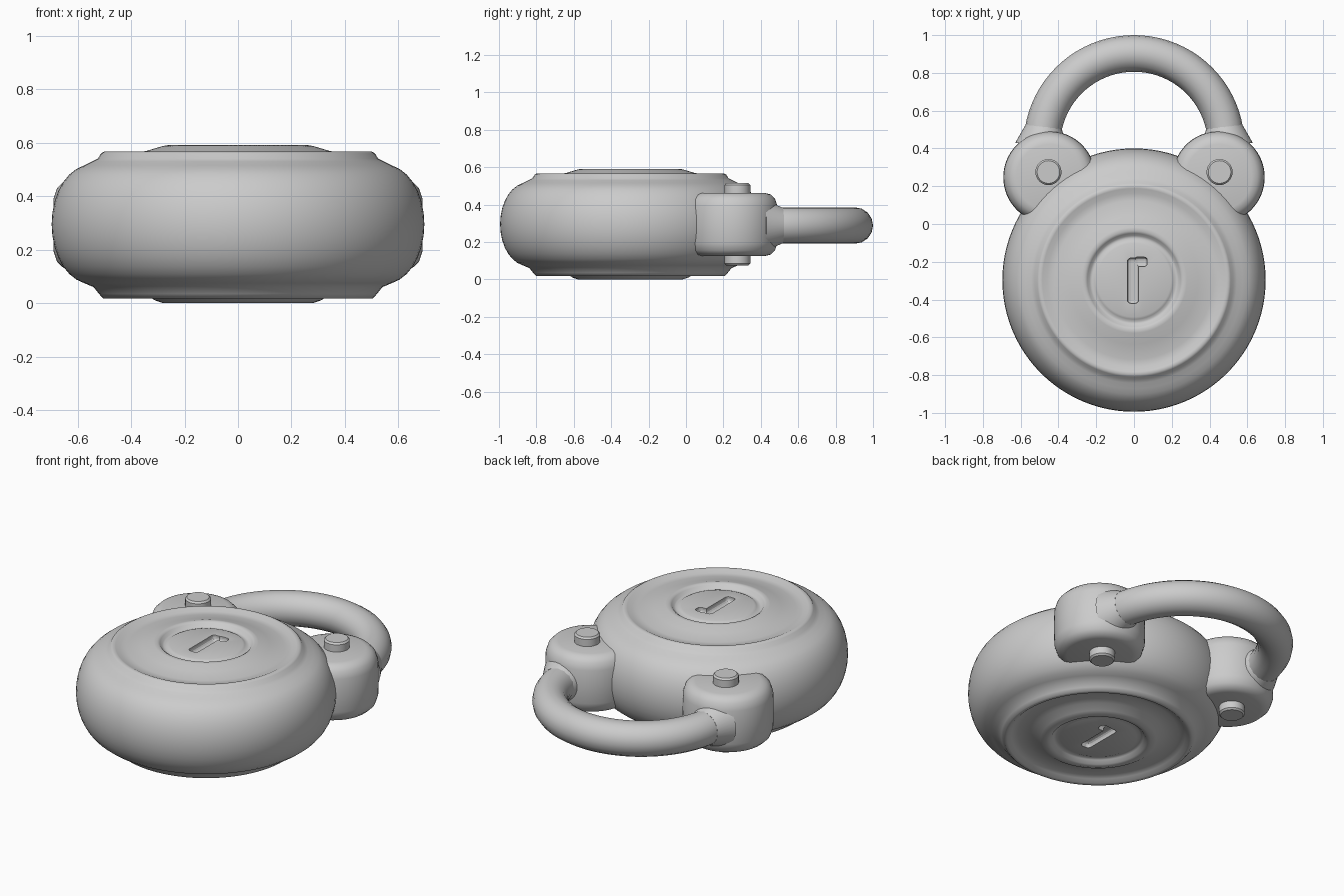
import bpy, bmesh, math
from mathutils import Vector

if "Cube" in bpy.data.objects:
    bpy.data.objects.remove(bpy.data.objects["Cube"])

MID = 0.295      # half height of the lock
CY = -0.297      # centre of the round case


def lathe(name, profile, x, y, seg=64, angle=35):
    """Spin a closed (radius, z) profile about a vertical axis at x, y."""
    bm = bmesh.new()
    verts = [bm.verts.new((r, 0, z)) for r, z in profile]
    edges = [bm.edges.new(p) for p in zip(verts, verts[1:])]
    bmesh.ops.spin(bm, geom=verts + edges, cent=(0, 0, 0), axis=(0, 0, 1),
                   angle=math.tau, steps=seg, use_duplicate=False)
    bmesh.ops.remove_doubles(bm, verts=bm.verts, dist=1e-4)
    bmesh.ops.recalc_face_normals(bm, faces=bm.faces)
    me = bpy.data.meshes.new(name)
    bm.to_mesh(me)
    bm.free()
    ob = bpy.data.objects.new(name, me)
    bpy.context.collection.objects.link(ob)
    ob.location = (x, y, 0)
    smooth(ob, angle)
    return ob


def smooth(ob, angle=35):
    bpy.ops.object.select_all(action='DESELECT')
    bpy.context.view_layer.objects.active = ob
    ob.select_set(True)
    bpy.ops.object.shade_smooth_by_angle(angle=math.radians(angle))


# Round case: bulging side, raised rim, shallow dish and ringed centre plug
bottom = [(0, 0.022), (0.205, 0.022), (0.225, 0.03), (0.24, 0.022), (0.255, 0.004),
          (0.28, 0.0), (0.31, 0.01), (0.35, 0.035), (0.43, 0.045), (0.465, 0.035),
          (0.485, 0.018), (0.505, 0.018), (0.52, 0.035), (0.54, 0.06)]
side = [(0.54 + 0.157 * math.cos(a) ** 0.95, MID + 0.225 * math.sin(a))
        for a in (math.radians(-78 + 156 * i / 14) for i in range(15))]
top = [(0.545, 0.53), (0.525, 0.54), (0.512, 0.56), (0.5, 0.567), (0.485, 0.565),
       (0.46, 0.553), (0.42, 0.553), (0.34, 0.57), (0.28, 0.588), (0.26, 0.591),
       (0.247, 0.583), (0.235, 0.567), (0.22, 0.563), (0.207, 0.572), (0.195, 0.577),
       (0, 0.577)]
case = lathe("lock_case", bottom + side + top, 0, CY, 96, 50)


# Keyhole slot with a side notch, cut into both faces
def cutter(name, x, y, sx, sy, z):
    bpy.ops.mesh.primitive_cube_add(size=1, location=(x, y, z))
    ob = bpy.context.object
    ob.name = name
    ob.scale = (sx, sy, 0.08)
    bpy.ops.object.transform_apply(location=False, rotation=False, scale=True)
    bev = ob.modifiers.new("round", 'BEVEL')
    bev.width = 0.018
    bev.segments = 3
    ob.hide_render = True
    ob.hide_set(True)
    mod = case.modifiers.new(name, 'BOOLEAN')
    mod.operation = 'DIFFERENCE'
    mod.object = ob
    mod.solver = 'EXACT'


for label, z in (("top", 0.587), ("bottom", 0.012)):
    cutter("keyhole_slot_" + label, -0.005, -0.3, 0.06, 0.24, z)
    cutter("keyhole_notch_" + label, 0.035, -0.2, 0.07, 0.05, z)

# Rounded lugs and their through pins on each side
lug = [(0, 0.125), (0.175, 0.125), (0.205, 0.132), (0.229, 0.155), (0.242, 0.195),
       (0.244, 0.29), (0.242, 0.39), (0.229, 0.43), (0.205, 0.454), (0.175, 0.462),
       (0, 0.462)]
pin = [(0, 0.075), (0.06, 0.075), (0.069, 0.084), (0.069, 0.504), (0.06, 0.514), (0, 0.514)]
for tag, s in (("left", -1), ("right", 1)):
    lathe("lug_" + tag, lug, s * 0.448, 0.247, 64, 50)
    lathe("pin_" + tag, pin, s * 0.453, 0.275, 32, 30)

# Shackle: bent round bar whose ends sit inside the lugs
R, SY = 0.488, 0.415
path = [(-0.47, 0.28)]
path += [(-R * math.cos(math.pi * i / 40), SY + R * math.sin(math.pi * i / 40)) for i in range(41)]
path += [(0.47, 0.28)]
cu = bpy.data.curves.new("shackle", 'CURVE')
cu.dimensions = '3D'
cu.bevel_depth = 0.097
cu.bevel_resolution = 6
cu.use_fill_caps = True
sp = cu.splines.new('POLY')
sp.points.add(len(path) - 1)
for p, (x, y) in zip(sp.points, path):
    p.co = (x, y, 0.288, 1)
sp.use_smooth = True
shackle = bpy.data.objects.new("shackle", cu)
bpy.context.collection.objects.link(shackle)

# Soft collars where the shackle enters the lugs
for tag, s in (("left", -1), ("right", 1)):
    bpy.ops.mesh.primitive_cone_add(vertices=40, radius1=0.14, radius2=0.096, depth=0.1,
                                    location=(s * 0.484, 0.465, 0.288),
                                    rotation=(-math.pi / 2, 0, s * math.radians(6)))
    collar = bpy.context.object
    collar.name = "collar_" + tag
    smooth(collar, 40)
